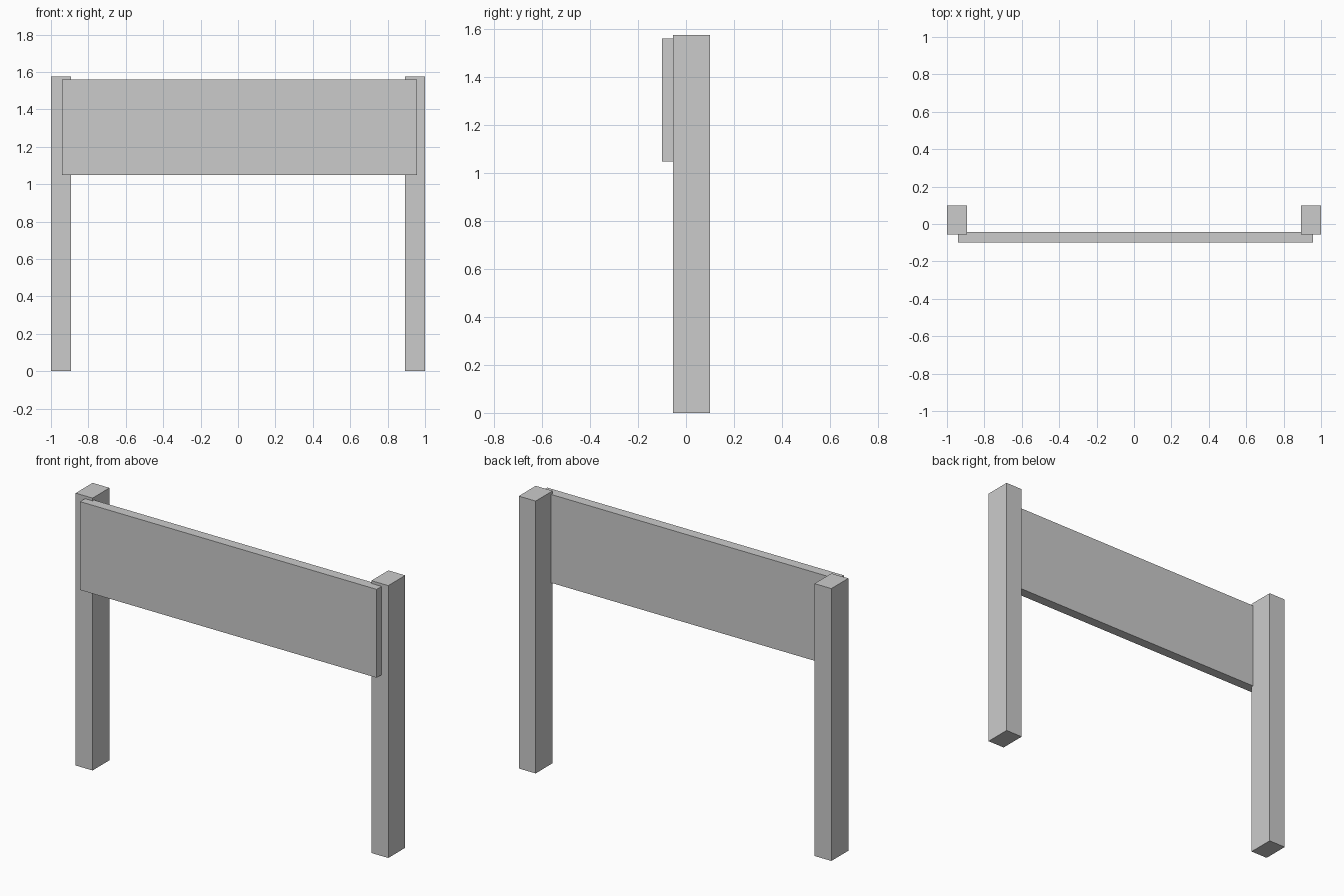
import bpy

if "Cube" in bpy.data.objects:
    bpy.data.objects.remove(bpy.data.objects["Cube"])


def box(name, lo, hi):
    """Add a box spanning the two given corners."""
    bpy.ops.mesh.primitive_cube_add(size=1, location=[(a + b) / 2 for a, b in zip(lo, hi)])
    obj = bpy.context.object
    obj.name = name
    obj.scale = [b - a for a, b in zip(lo, hi)]
    bpy.ops.object.transform_apply(location=False, rotation=False, scale=True)
    return obj


# Two upright posts
POST_WIDTH = 0.108
for name, x in (("left_post", -1.0), ("right_post", 1.0 - POST_WIDTH)):
    box(name, (x, -0.055, 0), (x + POST_WIDTH, 0.1, 1.575))

# Board fixed to the front of the posts, let slightly into them
box("sign_board", (-0.94, -0.1, 1.048), (0.957, -0.042, 1.559))
